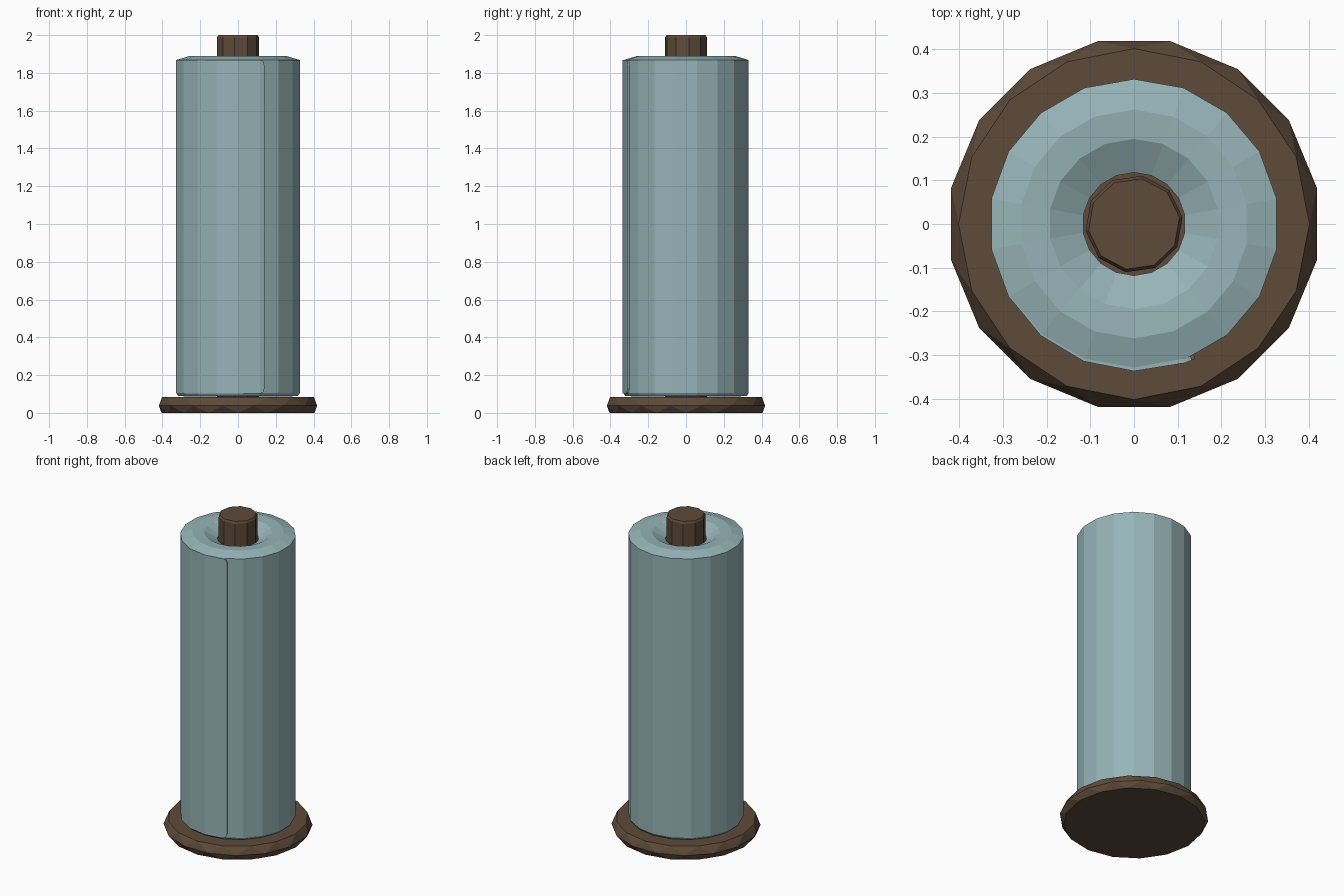
import bpy, bmesh, math

if "Cube" in bpy.data.objects:
    bpy.data.objects.remove(bpy.data.objects["Cube"])

def material(name, col):
    m = bpy.data.materials.new(name)
    m.diffuse_color = (*col, 1)
    m.use_nodes = True
    m.node_tree.nodes["Principled BSDF"].inputs["Base Color"].default_value = m.diffuse_color
    return m

PAPER = material("pale teal paper", (0.305, 0.456, 0.474))
WOOD = material("dark brown wood", (0.112, 0.070, 0.042))

def finish(name, bm, mat):
    bmesh.ops.recalc_face_normals(bm, faces=bm.faces)
    me = bpy.data.meshes.new(name)
    bm.to_mesh(me)
    bm.free()
    me.materials.append(mat)
    ob = bpy.data.objects.new(name, me)
    bpy.context.collection.objects.link(ob)
    return ob

def lathe(name, rings, sides, mat, closed=False):
    """rings: (radius, z, twist in degrees); caps the ends unless closed into a loop."""
    bm = bmesh.new()
    loops = []
    for r, z, twist in rings:
        loops.append([bm.verts.new((r * math.cos(a), r * math.sin(a), z))
                      for a in (math.radians(twist + 360 * i / sides) for i in range(sides))])
    pairs = list(zip(loops, loops[1:]))
    if closed:
        pairs.append((loops[-1], loops[0]))
    else:
        bm.faces.new(loops[0])
        bm.faces.new(loops[-1])
    for lo, hi in pairs:
        for i in range(sides):
            j = (i + 1) % sides
            bm.faces.new((lo[i], lo[j], hi[j], hi[i]))
    bmesh.ops.triangulate(bm, faces=[f for f in bm.faces if len(f.verts) == 4
                                     and abs(f.normal.z) < 2 and not closed])
    return finish(name, bm, mat)

# Faceted wooden base, middle ring turned by half a step
lathe("base", [(0.405, 0, 0), (0.427, 0.038, 11.25), (0.402, 0.084, 0)], 16, WOOD)

# Centre rod with a softened top
lathe("rod", [(0.112, 0.06, 8), (0.112, 1.988, 8), (0.105, 2.0, 8)], 10, WOOD)

# Paper roll with bevelled rims and a dished top around the rod
lathe("paper_roll", [(0.118, 0.10, 10), (0.26, 0.086, 10), (0.322, 0.09, 10),
                     (0.332, 0.105, 10), (0.332, 1.868, 10), (0.262, 1.889, 10),
                     (0.195, 1.885, 10), (0.118, 1.845, 10)], 18, PAPER, closed=True)

# Loose end of the sheet, lifting slightly from the roll, with rounded corners
bm = bmesh.new()
columns = [(-150, 0.331, 0), (-130, 0.333, 0), (-110, 0.335, 0), (-90, 0.337, 0),
           (-70, 0.339, 0), (-67, 0.339, 0.006), (-65.5, 0.339, 0.03)]
previous = None
for angle, r, inset in columns:
    a = math.radians(angle)
    col = [bm.verts.new((rad * math.cos(a), rad * math.sin(a), z))
           for rad, z in ((r, 0.102 + inset), (r, 1.869 - inset),
                          (0.322, 1.869 - inset), (0.322, 0.102 + inset))]
    if previous:
        for i in range(4):
            j = (i + 1) % 4
            bm.faces.new((previous[i], previous[j], col[j], col[i]))
    else:
        bm.faces.new(col)
    previous = col
bm.faces.new(previous)
finish("loose_sheet_end", bm, PAPER)
